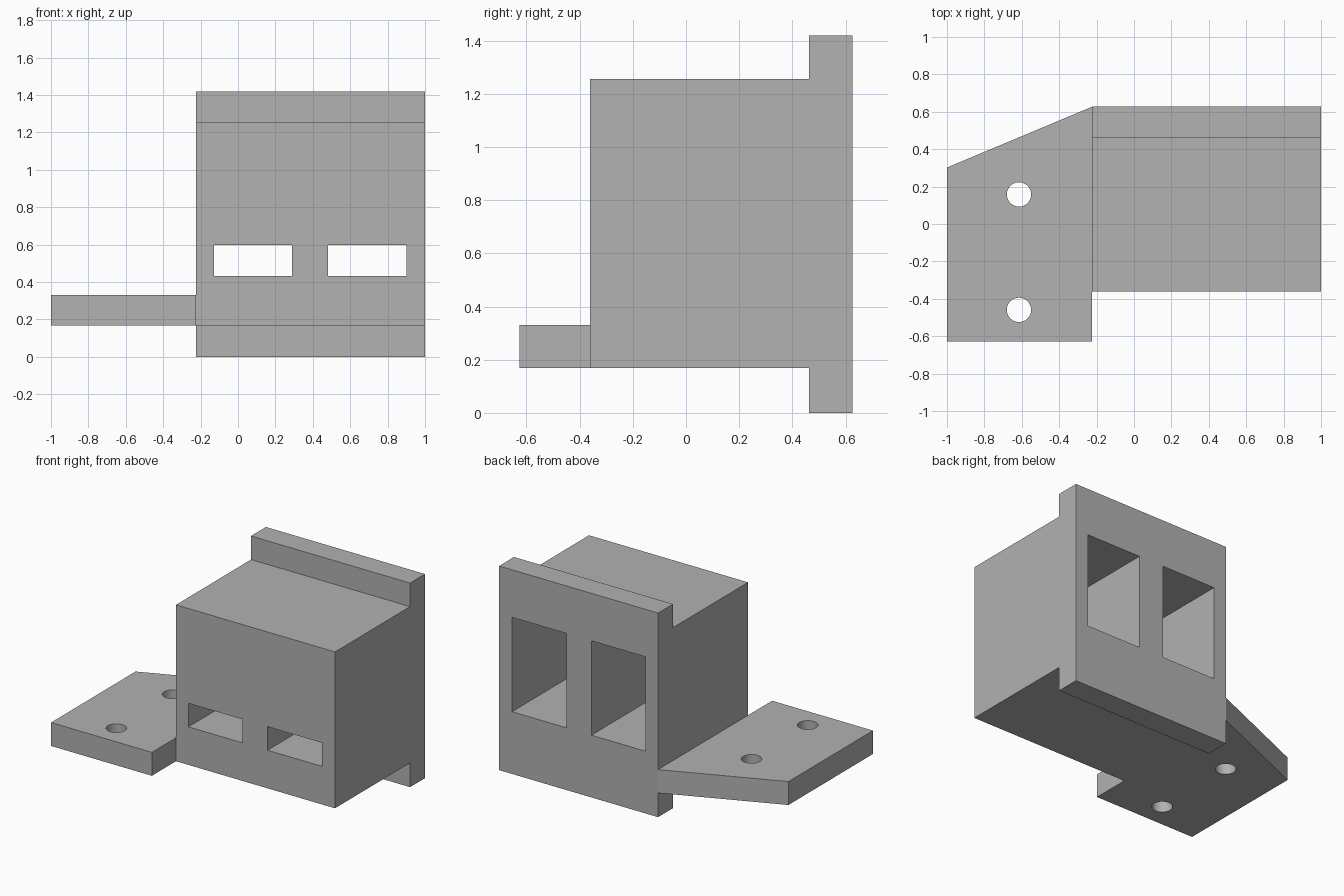
import bpy, bmesh, math
from mathutils import Vector

if "Cube" in bpy.data.objects:
    bpy.data.objects.remove(bpy.data.objects["Cube"])

grey = bpy.data.materials.new("plain grey")
grey.diffuse_color = (0.445, 0.445, 0.445, 1)
grey.use_nodes = True
grey.node_tree.nodes["Principled BSDF"].inputs["Base Color"].default_value = grey.diffuse_color


def prism(name, points, direction):
    """Extrude a closed flat outline along a direction."""
    bm = bmesh.new()
    face = bm.faces.new([bm.verts.new(p) for p in points])
    ext = bmesh.ops.extrude_face_region(bm, geom=[face])
    moved = [v for v in ext["geom"] if isinstance(v, bmesh.types.BMVert)]
    bmesh.ops.translate(bm, verts=moved, vec=Vector(direction))
    bmesh.ops.recalc_face_normals(bm, faces=bm.faces)
    mesh = bpy.data.meshes.new(name)
    bm.to_mesh(mesh)
    bm.free()
    mesh.materials.append(grey)
    obj = bpy.data.objects.new(name, mesh)
    bpy.context.collection.objects.link(obj)
    return obj


def box(name, x0, x1, y0, y1, z0, z1):
    return prism(name, [(x0, y0, z0), (x1, y0, z0), (x1, y1, z0), (x0, y1, z0)],
                 (0, 0, z1 - z0))


def cut(target, cutter):
    """Subtract the cutter, then throw it away."""
    mod = target.modifiers.new("cut", 'BOOLEAN')
    mod.operation = 'DIFFERENCE'
    mod.solver = 'EXACT'
    mod.object = cutter
    bpy.context.view_layer.objects.active = target
    bpy.ops.object.modifier_apply(modifier=mod.name)
    bpy.data.objects.remove(cutter, do_unlink=True)


# Housing with tall back flange: side profile extruded along x
left, right = -0.224, 1.0
front, step, back = -0.362, 0.463, 0.627
low, high, top = 0.168, 1.256, 1.42
profile = [(front, low), (step, low), (step, 0), (back, 0),
           (back, top), (step, top), (step, high), (front, high)]
housing = prism("housing", [(left, y, z) for y, z in profile], (right - left, 0, 0))

# Two deep pockets from the back, each with a low slot through the front wall
inner = front + 0.164
for x0, x1 in ((-0.128, 0.289), (0.481, 0.9)):
    shape = [(front - 0.1, 0.433), (back + 0.1, 0.433), (back + 0.1, 1.09),
             (inner, 1.09), (inner, 0.597), (front - 0.1, 0.597)]
    cut(housing, prism("pocket_cutter", [(x0, y, z) for y, z in shape],
                       (x1 - x0, 0, 0)))

# Mounting plate with slanted back edge
outline = [(-1, -0.627), (left, -0.627), (left, back), (-1, 0.302)]
plate = prism("mounting_plate", [(x, y, low) for x, y in outline], (0, 0, 0.163))

# Screw holes
for cy in (0.158, -0.459):
    ring = [(-0.615 + 0.065 * math.cos(a), cy + 0.065 * math.sin(a), 0)
            for a in (i * math.tau / 48 for i in range(48))]
    cut(plate, prism("hole_cutter", ring, (0, 0, 0.6)))

# Smooth hole walls, sharp edges elsewhere
bpy.ops.object.select_all(action='DESELECT')
plate.select_set(True)
bpy.context.view_layer.objects.active = plate
bpy.ops.object.shade_smooth_by_angle(angle=math.radians(30))
